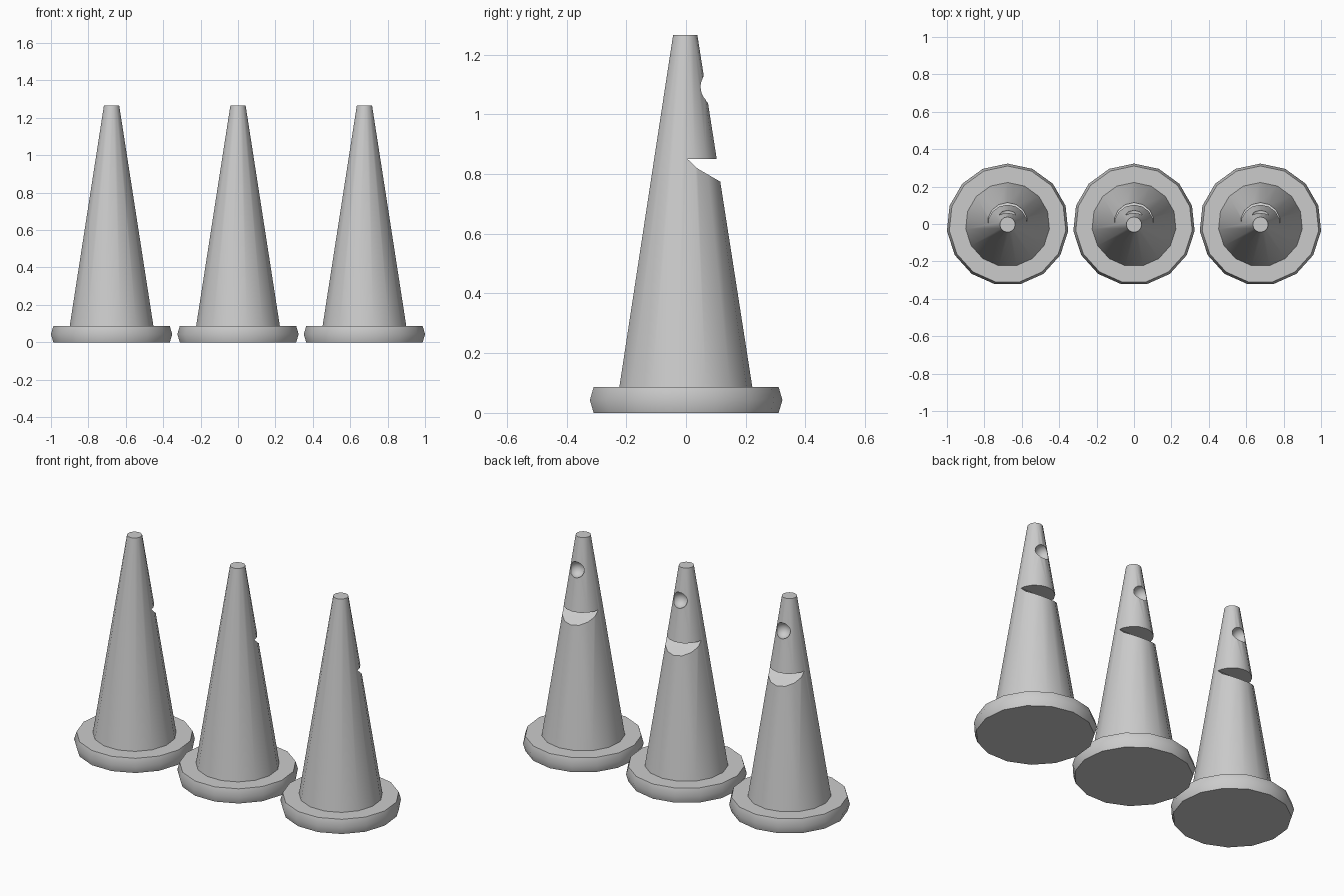
import bpy, bmesh, math
from mathutils import Matrix

if "Cube" in bpy.data.objects:
    bpy.data.objects.remove(bpy.data.objects["Cube"], do_unlink=True)

SIDES = 15
SPACING = 0.676
CENTRE_Y = -0.003

grey = bpy.data.materials.new("plain grey")
grey.use_nodes = True
colour = (0.6, 0.6, 0.6, 1)
grey.diffuse_color = colour
grey.node_tree.nodes["Principled BSDF"].inputs["Base Color"].default_value = colour


def add_object(name, bm):
    bmesh.ops.recalc_face_normals(bm, faces=bm.faces)
    mesh = bpy.data.meshes.new(name)
    bm.to_mesh(mesh)
    bm.free()
    mesh.materials.append(grey)
    obj = bpy.data.objects.new(name, mesh)
    bpy.context.collection.objects.link(obj)
    return obj


def turned(name, profile):
    """Closed solid turned about z from (radius, height) points, one corner at +y."""
    bm = bmesh.new()
    rings = []
    for r, z in profile:
        angles = [math.pi / 2 + math.tau * i / SIDES for i in range(SIDES)]
        rings.append([bm.verts.new((r * math.cos(a), r * math.sin(a), z)) for a in angles])
    for low, high in zip(rings, rings[1:]):
        for i in range(SIDES):
            j = (i + 1) % SIDES
            bm.faces.new((low[i], low[j], high[j], high[i]))
    bm.faces.new(rings[0][::-1])
    bm.faces.new(rings[-1])
    return add_object(name, bm)


def smooth(obj):
    bpy.ops.object.select_all(action="DESELECT")
    obj.select_set(True)
    bpy.context.view_layer.objects.active = obj
    bpy.ops.object.shade_smooth_by_angle(angle=math.radians(35))


# Foot disc with a bulging rim, and the tapered body
foot = turned("foot_1", [(0.313, 0), (0.326, 0.043), (0.313, 0.087)])
body = turned("body_1", [(0.225, 0.087), (0.041, 1.266)])

# Wedge cutter for the notch: flat roof, sloping floor
bm = bmesh.new()
wedge = [(0.008, 0.85), (0.042, 0.818), (0.125, 0.77), (0.3, 0.67), (0.3, 0.85)]
face = bm.faces.new([bm.verts.new((-0.3, y, z)) for y, z in wedge])
side = bmesh.ops.extrude_face_region(bm, geom=[face])
verts = [v for v in side["geom"] if isinstance(v, bmesh.types.BMVert)]
bmesh.ops.translate(bm, verts=verts, vec=(0.6, 0, 0))
notch_cutter = add_object("notch_cutter", bm)

# Ball cutter for the round hollow
bm = bmesh.new()
bmesh.ops.create_uvsphere(bm, u_segments=24, v_segments=12, radius=0.045,
                          matrix=Matrix.Translation((0, 0.064, 1.082)))
hollow_cutter = add_object("hollow_cutter", bm)

for cutter in (notch_cutter, hollow_cutter):
    mod = body.modifiers.new(cutter.name, "BOOLEAN")
    mod.operation = "DIFFERENCE"
    mod.solver = "EXACT"
    mod.object = cutter
bpy.context.view_layer.objects.active = body
for mod in list(body.modifiers):
    bpy.ops.object.modifier_apply(modifier=mod.name)
for cutter in (notch_cutter, hollow_cutter):
    bpy.data.objects.remove(cutter, do_unlink=True)

# Three matching pieces in a row
for part in (foot, body):
    smooth(part)
    part.location = (-SPACING, CENTRE_Y, 0)
    for n in (1, 2):
        copy = part.copy()
        copy.name = part.name.replace("1", str(n + 1))
        copy.location.x = SPACING * (n - 1)
        bpy.context.collection.objects.link(copy)
